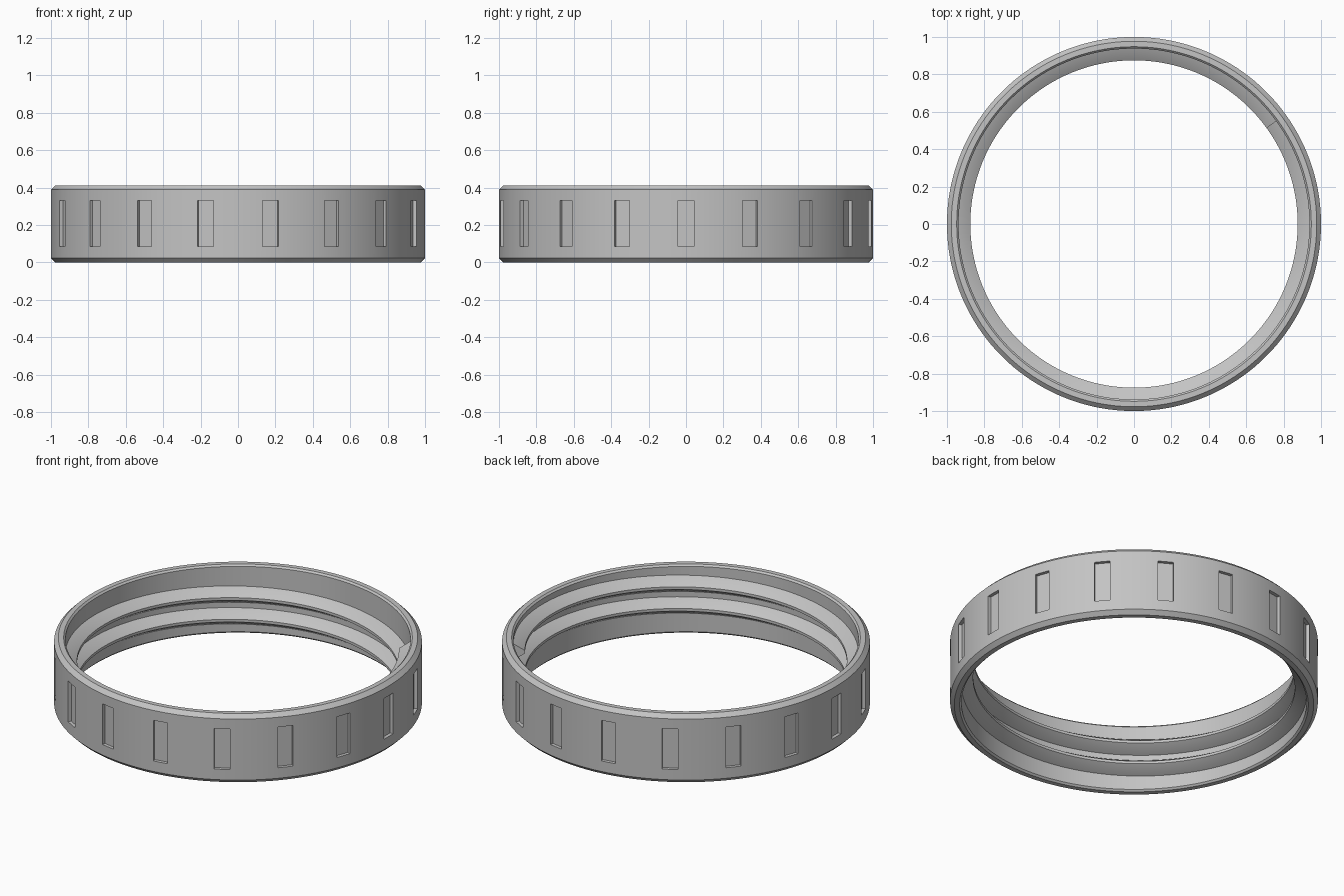
import bpy, bmesh
from math import cos, sin, pi, radians
from mathutils import Matrix, Vector

cube = bpy.data.objects.get("Cube")
if cube:
    bpy.data.objects.remove(cube, do_unlink=True)

grey = bpy.data.materials.new("grey_plastic")
grey.use_nodes = True
colour = (0.55, 0.55, 0.55, 1)
grey.diffuse_color = colour
grey.node_tree.nodes["Principled BSDF"].inputs["Base Color"].default_value = colour

HEIGHT = 0.412
WALL = 0.938        # inner wall radius
SEGMENTS = 180


def make_object(name, bm):
    bmesh.ops.recalc_face_normals(bm, faces=bm.faces)
    mesh = bpy.data.meshes.new(name)
    bm.to_mesh(mesh)
    bm.free()
    mesh.materials.append(grey)
    obj = bpy.data.objects.new(name, mesh)
    bpy.context.collection.objects.link(obj)
    return obj


def select(obj):
    bpy.ops.object.select_all(action='DESELECT')
    obj.select_set(True)
    bpy.context.view_layer.objects.active = obj


def sweep(name, profile, angles, closed=False, rise=0.0):
    """Turn a closed (radius, height) profile round z, climbing by rise per turn."""
    bm = bmesh.new()
    rows = []
    for a in angles:
        lift = rise * (a - angles[0]) / (2 * pi)
        rows.append([bm.verts.new((r * cos(a), r * sin(a), z + lift)) for r, z in profile])
    pairs = list(zip(rows, rows[1:]))
    if closed:
        pairs.append((rows[-1], rows[0]))
    else:
        bm.faces.new(rows[0])
        bm.faces.new(rows[-1])
    for p, q in pairs:
        for i in range(len(profile)):
            j = (i + 1) % len(profile)
            bm.faces.new((p[i], p[j], q[j], q[i]))
    return make_object(name, bm)


# Band with chamfered rims
lower = [(WALL, 0.01), (WALL + 0.01, 0), (0.977, 0), (1, 0.023)]
upper = [(r, HEIGHT - z) for r, z in reversed(lower)]
step = 2 * pi / SEGMENTS
band = sweep("band", lower + upper, [i * step for i in range(SEGMENTS)], closed=True)

# Eighteen shallow grip slots cut round the outside
bm = bmesh.new()
for i in range(18):
    place = (Matrix.Rotation(radians(20 * i), 4, 'Z')
             @ Matrix.Translation(Vector((1.03, 0, 0.208)))
             @ Matrix.Diagonal((0.1, 0.085, 0.244, 1)))
    bmesh.ops.create_cube(bm, size=1, matrix=place)
cutter = make_object("slot_cutter", bm)
cutter.hide_render = True
select(band)
cut = band.modifiers.new("slots", 'BOOLEAN')
cut.operation = 'DIFFERENCE'
cut.solver = 'EXACT'
cut.object = cutter
bpy.ops.object.modifier_apply(modifier=cut.name)
bpy.data.objects.remove(cutter, do_unlink=True)

# Two turns of internal thread, rising anticlockwise
ridge = [(WALL + 0.008, 0.022), (WALL, 0.024), (0.875, 0.065),
         (0.875, 0.081), (WALL, 0.122), (WALL + 0.008, 0.124)]
start = radians(36)
thread = sweep("thread", ridge, [start + i * step for i in range(2 * SEGMENTS + 1)], rise=0.13)

for part in (band, thread):
    select(part)
    bpy.ops.object.shade_smooth_by_angle(angle=radians(25))
